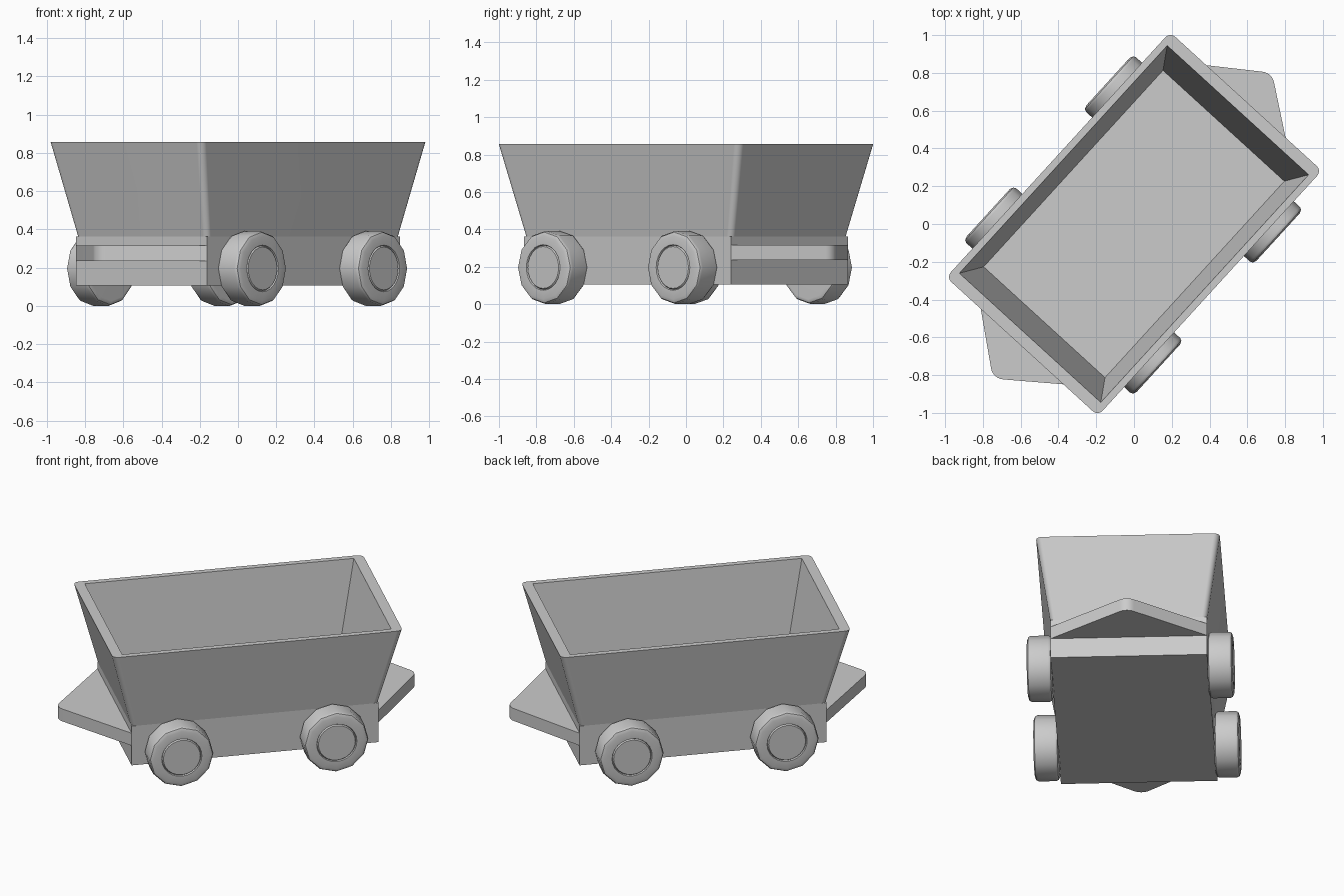
import bpy, bmesh
from math import sin, cos, pi, radians

if "Cube" in bpy.data.objects:
    bpy.data.objects.remove(bpy.data.objects["Cube"])

YAW = radians(47.6)   # the whole wagon stands turned on the ground


def make(name, rings, smooth=None):
    """Loft equal-length rings of points into a capped mesh object."""
    bm = bmesh.new()
    loops = [[bm.verts.new(p) for p in ring] for ring in rings]
    n = len(loops[0])
    for a, b in zip(loops, loops[1:]):
        for i in range(n):
            j = (i + 1) % n
            bm.faces.new((a[i], a[j], b[j], b[i]))
    bm.faces.new(loops[0][::-1])
    bm.faces.new(loops[-1])
    bmesh.ops.remove_doubles(bm, verts=bm.verts, dist=1e-5)
    bmesh.ops.recalc_face_normals(bm, faces=bm.faces)
    me = bpy.data.meshes.new(name)
    bm.to_mesh(me)
    bm.free()
    ob = bpy.data.objects.new(name, me)
    bpy.context.collection.objects.link(ob)
    ob.rotation_euler.z = YAW
    if smooth:
        bpy.ops.object.select_all(action='DESELECT')
        ob.select_set(True)
        bpy.context.view_layer.objects.active = ob
        bpy.ops.object.shade_smooth_by_angle(angle=radians(smooth))
        # keep the large faces flat and round only the corners
        ob.modifiers.new("flat_faces", 'WEIGHTED_NORMAL').keep_sharp = True
    return ob


def rounded_rect(hx, hy, r, z, seg=4):
    pts = []
    for k, (sx, sy) in enumerate([(1, 1), (-1, 1), (-1, -1), (1, -1)]):
        for i in range(seg + 1):
            a = (k + i / seg) * pi / 2
            pts.append((sx * (hx - r) + r * cos(a), sy * (hy - r) + r * sin(a), z))
    return pts


# Wagon body: square chassis, flared hopper, rim, deep inner walls and floor
make("wagon_body", [
    rounded_rect(0.749, 0.464, 0.0, 0.106),
    rounded_rect(0.749, 0.464, 0.0, 0.362),
    rounded_rect(0.749, 0.464, 0.03, 0.362),
    rounded_rect(0.879, 0.544, 0.036, 0.857),
    rounded_rect(0.816, 0.507, 0.0, 0.857),
    rounded_rect(0.704, 0.435, 0.0, 0.257),
], smooth=30)

# Pointed end plates with rounded tips
R, SLOPE = 0.07, radians(39.2)
for side, label, tip in ((1, "rear", 1.088), (-1, "front", 1.11)):
    centre = tip - R / cos(SLOPE)
    outline = [(0.74, -0.464), (0.749, -0.464)]
    outline += [(centre + R * cos(a), R * sin(a))
                for a in [SLOPE * (i / 3 - 1) for i in range(7)]]
    outline += [(0.749, 0.464), (0.74, 0.464)]
    make(label + "_end_plate", [[(side * x, y, z) for x, y in outline]
                                for z in (0.235, 0.316)], smooth=30)

# Wheels: twelve-sided tread, softened edges, round hub ring on the outer face
PROFILE = [  # distance from centre line, radius, is twelve-sided
    (0.460, 0.170, True), (0.469, 0.189, True), (0.483, 0.196, True),
    (0.588, 0.196, True), (0.602, 0.189, True), (0.610, 0.170, True),
    (0.610, 0.122, False), (0.602, 0.118, False), (0.610, 0.112, False),
]


def wheel(name, x, side):
    rings = []
    for d, r, poly in PROFILE:
        ring = []
        for i in range(24):
            a = i * pi / 12
            q = r * cos(pi / 12) if poly and i % 2 else r
            ring.append((x + q * cos(a), side * d, 0.196 + q * sin(a)))
        rings.append(ring)
    make(name, rings, smooth=29)


for x, end in ((0.463, "rear"), (-0.477, "front")):
    for s, hand in ((1, "left"), (-1, "right")):
        wheel(f"{end}_{hand}_wheel", x, s)
